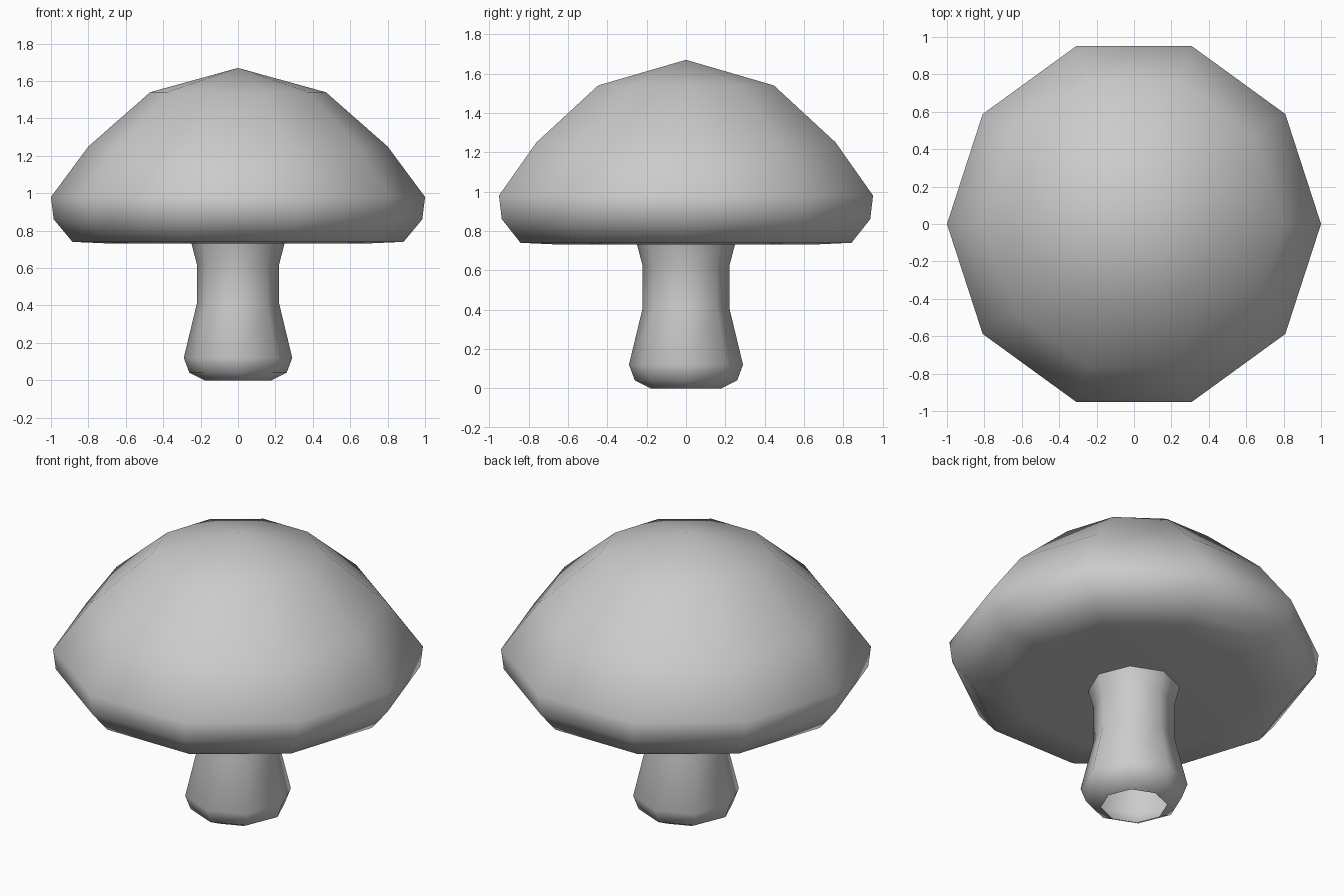
import bpy, bmesh
from math import cos, sin, tau

if "Cube" in bpy.data.objects:
    bpy.data.objects.remove(bpy.data.objects["Cube"])


def lathe(name, profile, sides):
    """Revolve (radius, z) points around z; zero radius makes a pole."""
    bm = bmesh.new()
    rings = []
    for r, z in profile:
        n = sides if r > 0 else 1
        rings.append([bm.verts.new((r * cos(tau * i / sides), r * sin(tau * i / sides), z))
                      for i in range(n)])
    for a, b in zip(rings, rings[1:]):
        for i in range(sides):
            j = (i + 1) % sides
            quad = [a[i % len(a)], a[j % len(a)], b[j % len(b)], b[i % len(b)]]
            bm.faces.new(list(dict.fromkeys(quad)))
    for f in bm.faces:
        f.smooth = True
    bm.normal_update()
    mesh = bpy.data.meshes.new(name)
    bm.to_mesh(mesh)
    bm.free()
    obj = bpy.data.objects.new(name, mesh)
    bpy.context.collection.objects.link(obj)
    return obj


# Stem: eight sides, open at the bottom
lathe("stem", [(0.18, 0), (0.26, 0.04), (0.29, 0.12), (0.22, 0.41),
               (0.22, 0.62), (0.25, 0.735)], 8)

# Cap: ten sides, domed top with a rounded rim and nearly flat underside
lathe("cap", [(0, 0.73), (0.66, 0.73), (0.885, 0.74), (0.985, 0.86), (1.0, 0.98),
              (0.80, 1.25), (0.47, 1.54), (0, 1.67)], 10)
